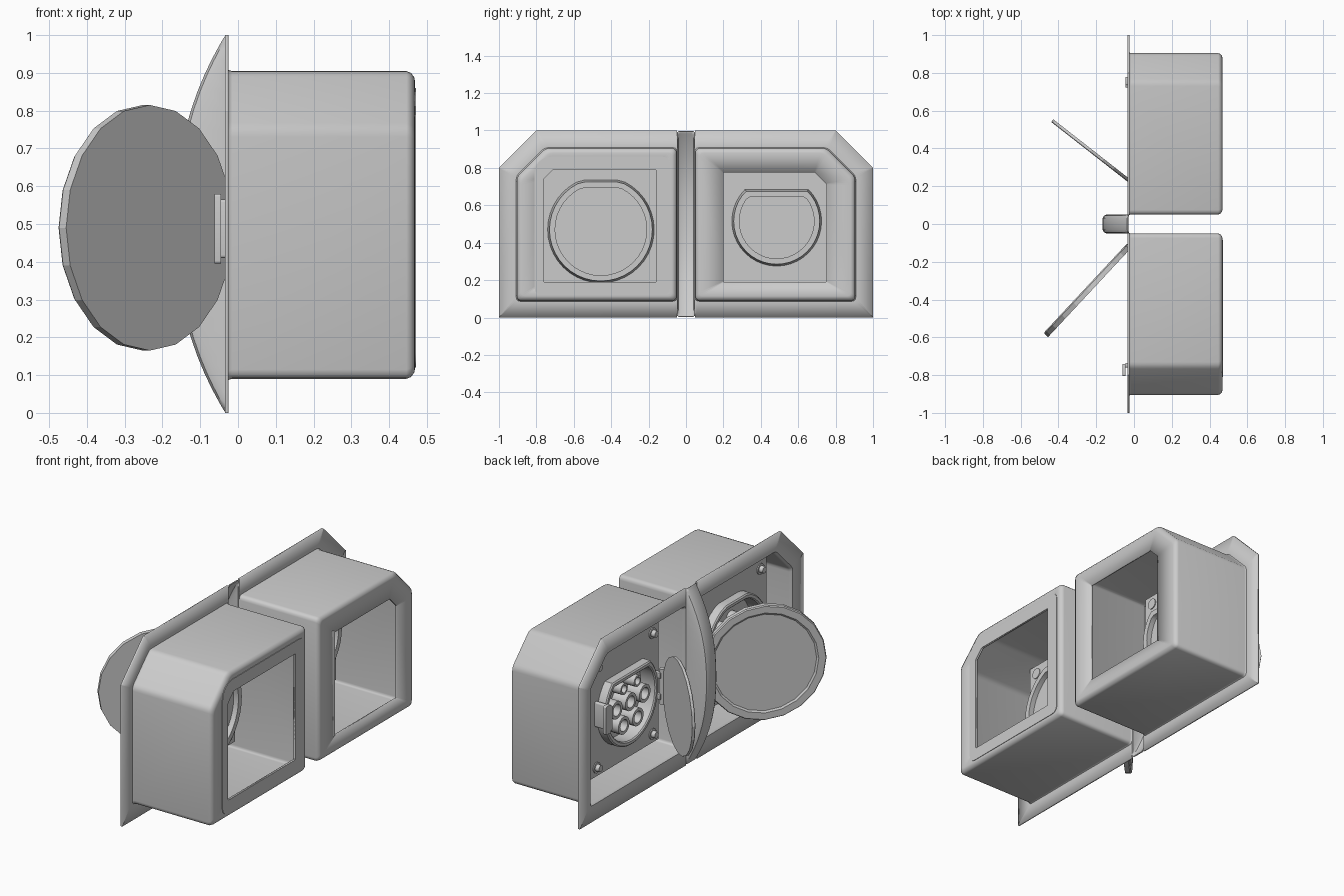
import bpy, bmesh, math
from mathutils import Vector

if "Cube" in bpy.data.objects:
    bpy.data.objects.remove(bpy.data.objects["Cube"])


def skin(name, rings, caps=(True, True), thick=0, smooth=True):
    """Bridge equal-length rings of 3D points; optionally cap and thicken."""
    bm = bmesh.new()
    vs = [[bm.verts.new(p) for p in r] for r in rings]
    n = len(rings[0])
    for a, b in zip(vs, vs[1:]):
        for i in range(n):
            j = (i + 1) % n
            bm.faces.new((a[i], a[j], b[j], b[i]))
    if caps[0]:
        bm.faces.new(vs[0])
    if caps[1]:
        bm.faces.new(vs[-1])
    bmesh.ops.recalc_face_normals(bm, faces=bm.faces)
    me = bpy.data.meshes.new(name)
    bm.to_mesh(me)
    bm.free()
    ob = bpy.data.objects.new(name, me)
    bpy.context.collection.objects.link(ob)
    if thick:
        m = ob.modifiers.new("thickness", 'SOLIDIFY')
        m.thickness, m.offset = thick, 0
    if smooth:
        bpy.ops.object.select_all(action='DESELECT')
        ob.select_set(True)
        bpy.context.view_layer.objects.active = ob
        bpy.ops.object.shade_smooth_by_angle(angle=math.radians(35))
    return ob


def rounded(poly, r, seg=3):
    """Round every corner of a polygon with a short quadratic curve."""
    out = []
    n = len(poly)
    for i in range(n):
        p = Vector(poly[i])
        a = p + (Vector(poly[i - 1]) - p).normalized() * r
        b = p + (Vector(poly[(i + 1) % n]) - p).normalized() * r
        for k in range(seg + 1):
            t = k / seg
            out.append(a * (1 - t) ** 2 + p * 2 * t * (1 - t) + b * t * t)
    return out


def chamfered(y0, y1, z0, z1, c):
    return [(y0, z0), (y1, z0), (y1, z1 - c), (y1 - c, z1), (y0, z1)]


def at(x, poly, s=1):
    return [(x, s * p[0], p[1]) for p in poly]


def box(name, x0, x1, y0, y1, z0, z1, r=0.008):
    base = [(y0, z0), (y1, z0), (y1, z1), (y0, z1)]
    return skin(name, [at(x0, rounded(base, r)), at(x1, rounded(base, r))])


def circle(cy, cz, r, n=16, phase=0):
    return [(cy + r * math.cos(phase + 2 * math.pi * i / n),
             cz + r * math.sin(phase + 2 * math.pi * i / n)) for i in range(n)]


# Housings: flange, recessed box and rear window in one sheet
def housing(name, s, window):
    def ch(d, c=0.15):
        return rounded(chamfered(0.055 + d, 0.9 - d, 0.095 + d, 0.9 - d, c), 0.02)
    rings = [at(-0.03, rounded(chamfered(0.048, 1, 0, 1, 0.2), 0.001), s),
             at(-0.03, ch(-0.006), s), at(-0.024, ch(-0.002), s), at(-0.016, ch(0), s),
             at(0.445, ch(0), s), at(0.455, ch(0.004), s),
             at(0.462, ch(0.014), s), at(0.463, ch(0.02), s),
             at(0.463, rounded(window, 0.004), s)]
    skin(name, rings, (False, False), 0.01)


left_win = chamfered(0.2, 0.75, 0.19, 0.775, 0.06)
right_win = chamfered(0.16, 0.76, 0.19, 0.79, 0.05)
housing("left_housing", 1, left_win)
housing("right_housing", -1, right_win)

# Raised frame around the right rear window
frame = rounded(chamfered(0.085, 0.81, 0.12, 0.86, 0.05), 0.04)
hole = rounded(right_win, 0.004)
skin("rear_window_frame", [at(0.466, frame, -1), at(0.471, frame, -1),
                           at(0.471, hole, -1), at(0.466, hole, -1),
                           at(0.466, frame, -1)], (False, False))

# Centre arch: hollow bowed channel between the two housings
sections = []
for i in range(25):
    t = math.pi * i / 24
    z = 0.5 - 0.495 * math.cos(t)
    x = -0.033 - 0.13 * (1 - (abs(z - 0.5) / 0.495) ** 2.3)
    e = min(x + 0.02, -0.03)
    m = min(x + 0.006, -0.03)
    sections.append([(-0.03, -0.048, z), (e, -0.048, z), (m, -0.042, z), (x, -0.03, z),
                     (x, 0.03, z), (m, 0.042, z), (e, 0.048, z), (-0.03, 0.048, z)])
arch = skin("centre_arch", sections, (False, False), 0.006)
bm = bmesh.new()
bm.from_mesh(arch.data)
bmesh.ops.delete(bm, geom=[f for f in bm.faces
                           if all(abs(v.co.x + 0.03) < 1e-5 for v in f.verts)], context='FACES')
bm.to_mesh(arch.data)
bm.free()


# Sockets: mounting panel, cup, rear body, contact sleeves and bolts
def socket(side, cy, cz, r, flat, panel, k):
    n = 40

    def dee(d):
        return [(y, min(z, flat - d)) for y, z in circle(cy, cz, r - d, n)]
    py, pz, hy, hz = panel
    sq = []
    for i in range(n):
        c, s = math.cos(2 * math.pi * i / n), math.sin(2 * math.pi * i / n)
        q = max(abs(c), abs(s))
        sq.append((py + hy * c / q, pz + hz * s / q))
    skin(side + "_socket_panel",
         [at(0.12, dee(0.04)), at(0.15, dee(0.04)), at(0.15, dee(0.01)),
          at(0.065, dee(0.0)), at(0.065, sq), at(0.05, sq), at(0.05, dee(0)),
          at(0.004, dee(0)), at(-0.002, dee(0.007)), at(-0.002, dee(0.022)),
          at(0.004, dee(0.028)), at(0.09, dee(0.028))])
    pins = [(-0.125, 0, 0.05), (0, 0, 0.05), (0.125, 0, 0.05),
            (-0.063, -0.11, 0.05), (0.063, -0.11, 0.05),
            (-0.06, 0.095, 0.032), (0.06, 0.095, 0.032)]
    for i, (dy, dz, pr) in enumerate(pins):
        o = circle(cy + dy * k, cz + dz * k, pr * k)
        h = circle(cy + dy * k, cz + dz * k, pr * k * 0.66)
        skin(f"{side}_contact_sleeve_{i}", [at(0.092, o), at(0.005, o), at(0.005, h), at(0.08, h)])
    for i, (a, b) in enumerate([(-1, -1), (1, -1), (-1, 1), (1, 1)]):
        y, z = py + a * (hy - 0.055), pz + b * (hz - 0.05)
        skin(f"{side}_bolt_{i}", [at(0.07, circle(y, z, 0.03)), at(0.044, circle(y, z, 0.03)),
                                  at(0.044, circle(y, z, 0.02, 16)), at(0.022, circle(y, z, 0.018, 16))])


socket("left", 0.485, 0.515, 0.24, 0.685, (0.48, 0.51, 0.305, 0.335), 1.0)
socket("right", -0.455, 0.47, 0.285, 0.735, (-0.455, 0.505, 0.335, 0.335), 1.2)


# Open lids: 20-sided discs with a recessed outer face
def lid(name, x, y, z, r, angle, t):
    rings = [at(-t + 0.007, circle(0, 0, r * 0.84, 20)), at(-t, circle(0, 0, r * 0.87, 20)),
             at(-t, circle(0, 0, r * 0.985, 20)), at(-t * 0.6, circle(0, 0, r, 20)),
             at(t, circle(0, 0, r, 20))]
    ob = skin(name, rings, smooth=False)
    ob.location = (x, y, z)
    ob.rotation_euler.z = math.radians(angle)


lid("left_lid", -0.228, 0.387, 0.515, 0.26, 52, 0.009)
lid("right_lid", -0.245, -0.35, 0.49, 0.325, -43, 0.016)


# Hinges and latches on the socket rims
def hinge(side, x, y, z, arm):
    pin = circle(x, y, 0.016, 12)
    skin(side + "_hinge_pin", [[(a, b, z + h) for a, b in pin] for h in (-0.1, 0.1)])
    for i, h in enumerate((-0.07, 0.05)):
        box(f"{side}_hinge_arm_{i}", x, 0.055, min(y, arm), max(y, arm), z + h, z + h + 0.03, 0.004)


hinge("left", -0.018, 0.235, 0.515, 0.26)
hinge("right", -0.025, -0.12, 0.49, -0.19)
box("left_latch", -0.045, 0.05, 0.722, 0.745, 0.46, 0.6)
box("left_latch_hook", -0.045, -0.025, 0.735, 0.778, 0.45, 0.61)
box("right_latch", -0.045, 0.05, -0.76, -0.735, 0.41, 0.565)
box("right_latch_hook", -0.062, -0.045, -0.805, -0.74, 0.395, 0.58)
